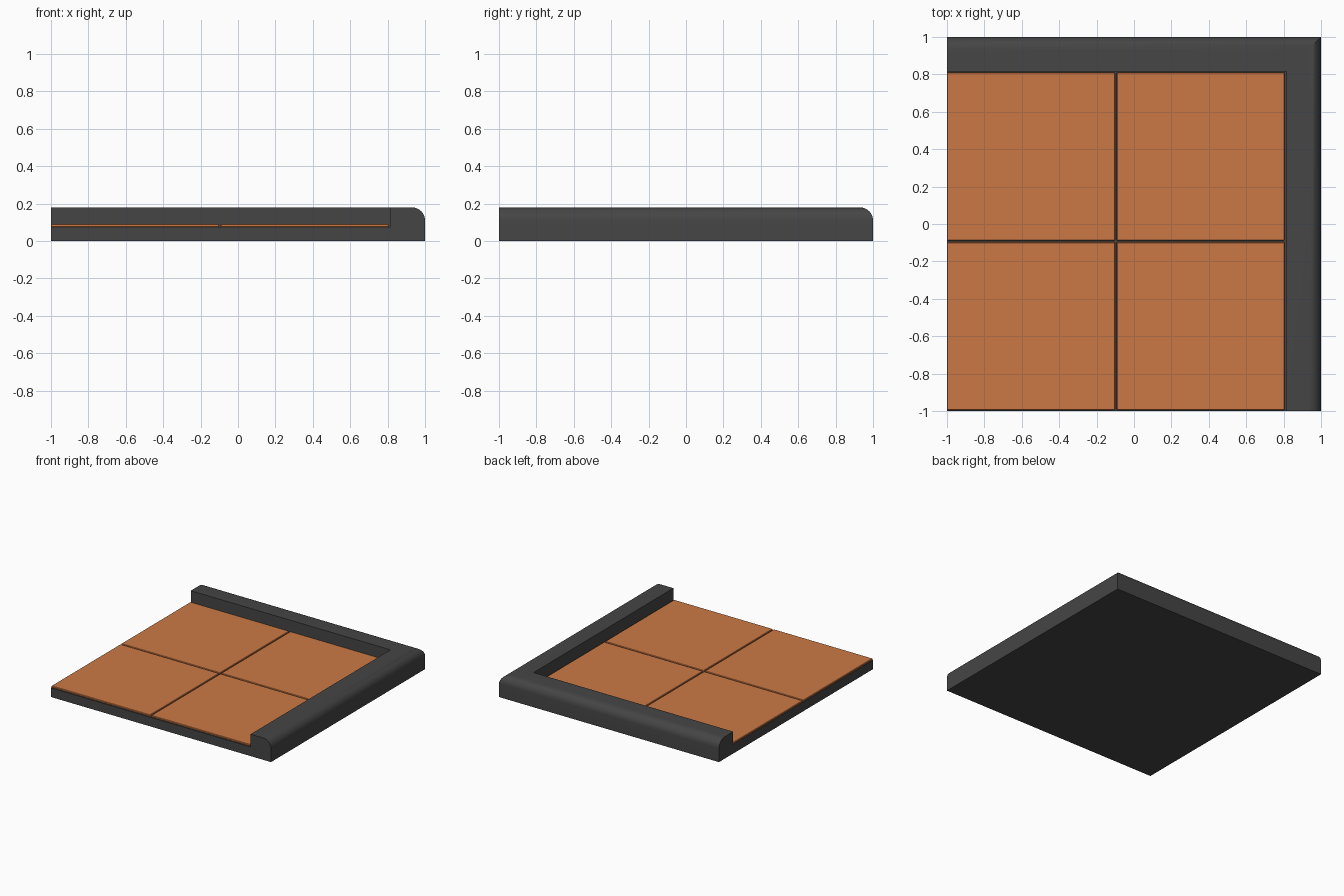
import bpy, bmesh, math

cube = bpy.data.objects.get("Cube")
if cube:
    bpy.data.objects.remove(cube, do_unlink=True)

INNER = 0.815    # inner edge of the curb
SLAB_TOP = 0.075
TILE_TOP = 0.09
CURB_TOP = 0.18
ROUND = 0.07
GAP = 0.01


def material(name, colour):
    m = bpy.data.materials.new(name)
    m.use_nodes = True
    m.diffuse_color = colour
    m.node_tree.nodes["Principled BSDF"].inputs["Base Color"].default_value = colour
    return m


def make_object(name, bm, mat):
    bmesh.ops.recalc_face_normals(bm, faces=bm.faces)
    mesh = bpy.data.meshes.new(name)
    bm.to_mesh(mesh)
    bm.free()
    mesh.materials.append(mat)
    obj = bpy.data.objects.new(name, mesh)
    bpy.context.collection.objects.link(obj)
    return obj


def box(name, low, high, mat):
    bm = bmesh.new()
    bmesh.ops.create_cube(bm, size=1)
    for v in bm.verts:
        v.co = [(a + b) / 2 + c * (b - a) for a, b, c in zip(low, high, v.co)]
    return make_object(name, bm, mat)


charcoal = material("charcoal", (0.06, 0.06, 0.06, 1))
terracotta = material("terracotta", (0.60, 0.19, 0.06, 1))

# Slab under the tiles
box("base_slab", (-1, -1, 0), (INNER, INNER, SLAB_TOP), charcoal)

# Four floor tiles with thin joints
size = (INNER + 1 - 2 * GAP) / 2
for row, depth in enumerate(("front", "back")):
    for col, side in enumerate(("right", "left")):
        x = -1 + col * (size + GAP)
        y = -1 + GAP / 2 + row * (size + GAP)
        tile = box(f"tile_{depth}_{side}", (x, y, SLAB_TOP),
                   (x + size, y + size, TILE_TOP), terracotta)
        bevel = tile.modifiers.new("soft_edge", "BEVEL")
        bevel.width = 0.003

# Curb: rounded profile (distance in from the edge, height) mitred round the corner
profile = [(1 - INNER, 0), (0, 0)]
for i in range(9):
    a = i / 8 * math.pi / 2
    profile.append((ROUND * (1 - math.cos(a)), CURB_TOP - ROUND + ROUND * math.sin(a)))
profile.append((1 - INNER, CURB_TOP))

bm = bmesh.new()
rings = [[bm.verts.new((-1, 1 - d, z)) for d, z in profile],
         [bm.verts.new((1 - d, 1 - d, z)) for d, z in profile],
         [bm.verts.new((1 - d, -1, z)) for d, z in profile]]
count = len(profile)
for a, b in zip(rings, rings[1:]):
    for i in range(count):
        j = (i + 1) % count
        bm.faces.new((a[i], a[j], b[j], b[i]))
bm.faces.new(rings[0])
bm.faces.new(rings[-1])
curb = make_object("corner_curb", bm, charcoal)

# Smooth the rounded edge only
bpy.ops.object.select_all(action="DESELECT")
curb.select_set(True)
bpy.context.view_layer.objects.active = curb
bpy.ops.object.shade_smooth_by_angle(angle=math.radians(30))
